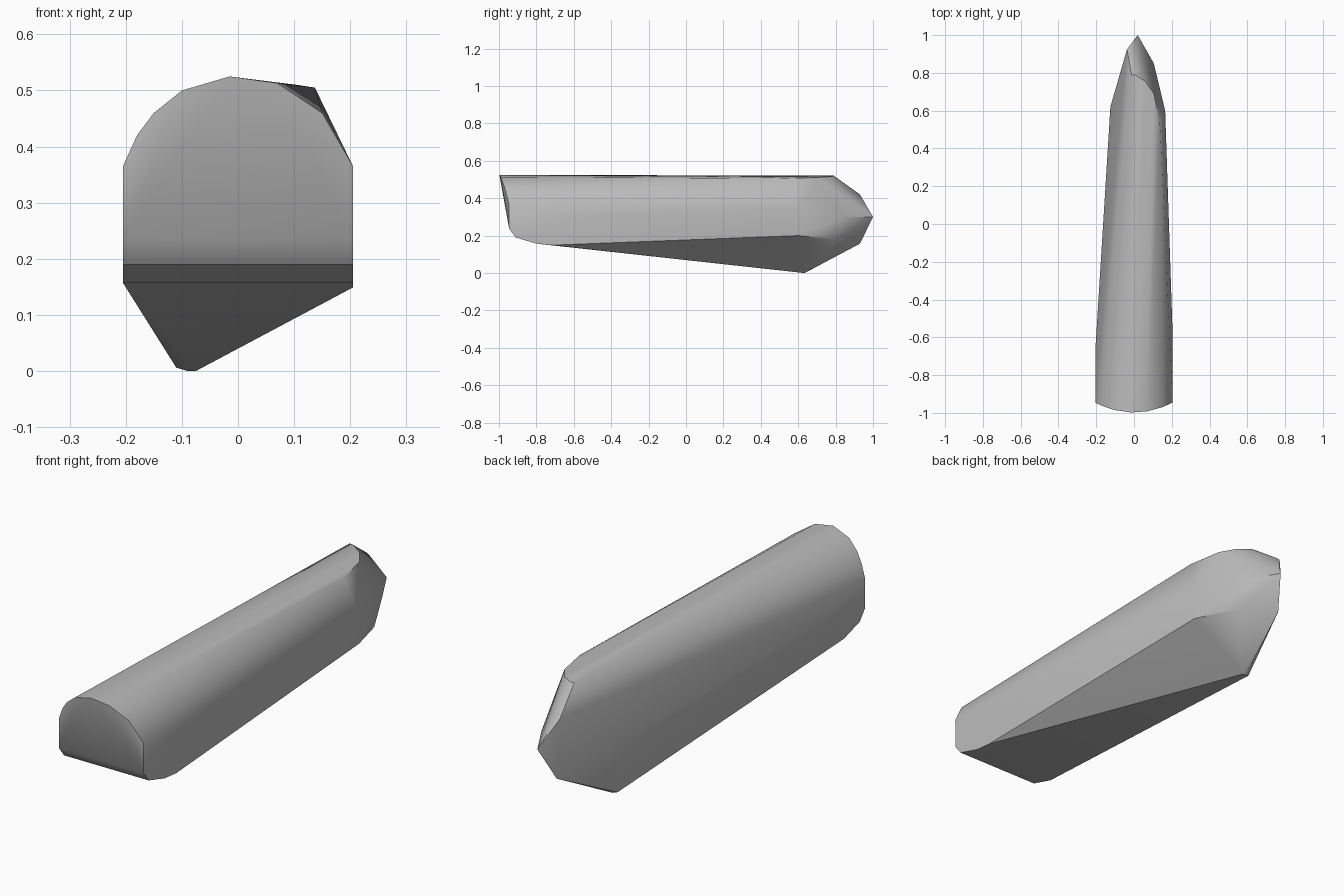
import bpy
import bmesh
import math

cube = bpy.data.objects.get("Cube")
if cube:
    bpy.data.objects.remove(cube, do_unlink=True)

mat = bpy.data.materials.new("light_grey")
mat.use_nodes = True
GREY = (0.5, 0.5, 0.5, 1.0)
mat.diffuse_color = GREY
mat.node_tree.nodes["Principled BSDF"].inputs["Base Color"].default_value = GREY

# Arched front end, bowed forward at the crown
arch = [(-0.205, 0.365), (-0.18, 0.42), (-0.15, 0.46), (-0.1, 0.5), (-0.015, 0.525),
        (0.07, 0.513), (0.15, 0.46), (0.205, 0.365)]
points = [(x, -0.998 + 1.25 * x * x, z) for x, z in arch]

# Rounded lower lip, the same on both sides
for side in (-1, 1):
    for y, z in [(-0.945, 0.235), (-0.91, 0.19), (-0.8, 0.157)]:
        points.append((side * 0.205, y, z))

# Side walls and keel
points += [(-0.205, -0.67, 0.168), (-0.205, -0.67, 0.3),
           (0.205, -0.72, 0.149), (0.205, -0.6, 0.3),
           (-0.125, 0.62, 0.22), (0.165, 0.6, 0.2), (0.165, 0.6, 0.34),
           (-0.11, 0.63, 0.006), (-0.09, 0.635, 0.0), (-0.075, 0.63, 0.0)]

# Rear crown edge and pointed tail
points += [(-0.012, 0.79, 0.52), (0.005, 0.79, 0.518), (0.06, 0.755, 0.514),
           (0.105, 0.69, 0.51), (0.137, 0.54, 0.505),
           (-0.037, 0.925, 0.42), (-0.022, 0.93, 0.42),
           (0.105, 0.85, 0.3), (0.1, 0.8, 0.18),
           (-0.025, 0.93, 0.157), (0.02, 1.0, 0.3)]

# Shell wrapped around the outline points
bm = bmesh.new()
for p in points:
    bm.verts.new(p)
hull = bmesh.ops.convex_hull(bm, input=bm.verts)
loose = set(hull["geom_interior"]) | set(hull["geom_unused"])
bmesh.ops.delete(bm, geom=[g for g in loose if isinstance(g, bmesh.types.BMVert)],
                 context='VERTS')
bmesh.ops.recalc_face_normals(bm, faces=bm.faces)

mesh = bpy.data.meshes.new("tapered_body")
bm.to_mesh(mesh)
bm.free()
mesh.materials.append(mat)
body = bpy.data.objects.new("tapered_body", mesh)
bpy.context.collection.objects.link(body)

bpy.context.view_layer.objects.active = body
body.select_set(True)
bpy.ops.object.shade_smooth_by_angle(angle=math.radians(30))
